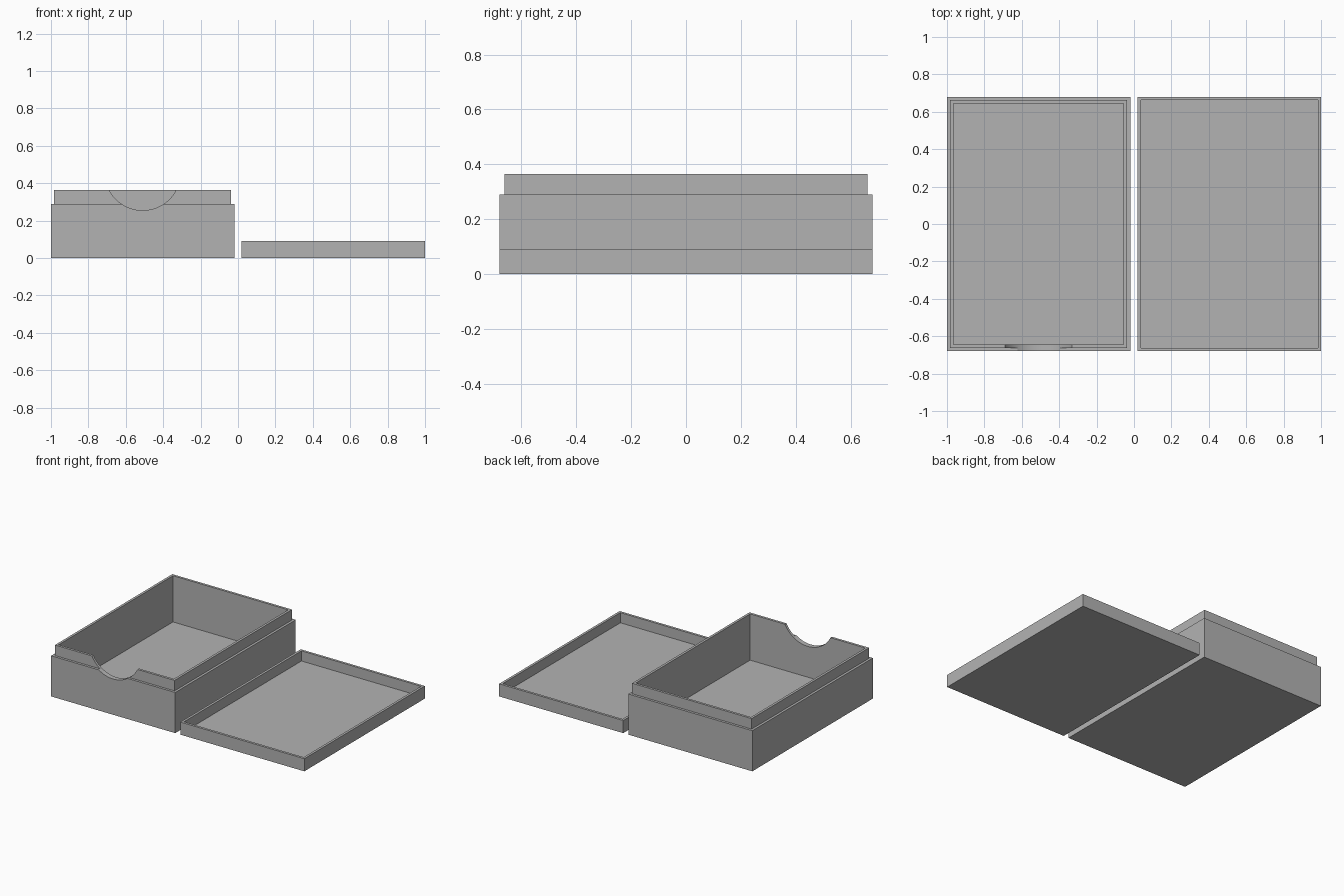
import bpy, bmesh, math

cube = bpy.data.objects.get("Cube")
if cube:
    bpy.data.objects.remove(cube, do_unlink=True)

GREY = (0.45, 0.45, 0.45, 1.0)
grey = bpy.data.materials.new("plain grey")
grey.use_nodes = True
grey.diffuse_color = GREY
grey.node_tree.nodes["Principled BSDF"].inputs["Base Color"].default_value = GREY

HALF_X, HALF_Y = 0.49, 0.68     # footprint shared by both parts
CENTRE_X = 0.51
STEP, WALL = 0.0175, 0.035


def tray(name, x, profile):
    """Open tray from an (inset, height) profile, run from outer bottom to inner floor."""
    bm = bmesh.new()
    rings = []
    for inset, z in profile:
        w, d = HALF_X - inset, HALF_Y - inset
        rings.append([bm.verts.new((x + sx * w, sy * d, z))
                      for sx, sy in ((-1, -1), (1, -1), (1, 1), (-1, 1))])
    bm.faces.new(rings[0][::-1])
    for low, high in zip(rings, rings[1:]):
        for i in range(4):
            j = (i + 1) % 4
            bm.faces.new((low[i], low[j], high[j], high[i]))
    bm.faces.new(rings[-1])
    bmesh.ops.recalc_face_normals(bm, faces=bm.faces)
    mesh = bpy.data.meshes.new(name)
    bm.to_mesh(mesh)
    bm.free()
    obj = bpy.data.objects.new(name, mesh)
    bpy.context.collection.objects.link(obj)
    mesh.materials.append(grey)
    return obj


# Box with a stepped rim for the lid
box = tray("box_base", -CENTRE_X, [
    (0, 0), (0, 0.29), (STEP, 0.29), (STEP, 0.365), (WALL, 0.365), (WALL, WALL)])

# Lid lying upside down beside it
tray("lid", CENTRE_X, [(0, 0), (0, 0.09), (STEP, 0.09), (STEP, STEP)])

# Round thumb notch through the front wall
bpy.ops.mesh.primitive_cylinder_add(vertices=96, radius=0.202, depth=0.2,
                                    location=(-CENTRE_X, -HALF_Y, 0.457),
                                    rotation=(math.pi / 2, 0, 0))
cutter = bpy.context.object
cutter.name = "thumb_notch_cutter"
cutter.data.materials.append(grey)
cut = box.modifiers.new("thumb_notch", 'BOOLEAN')
cut.operation = 'DIFFERENCE'
cut.solver = 'EXACT'
cut.object = cutter
bpy.ops.object.select_all(action='DESELECT')
bpy.context.view_layer.objects.active = box
box.select_set(True)
bpy.ops.object.modifier_apply(modifier=cut.name)
bpy.data.objects.remove(cutter, do_unlink=True)
bpy.ops.object.shade_smooth_by_angle(angle=math.radians(30))
